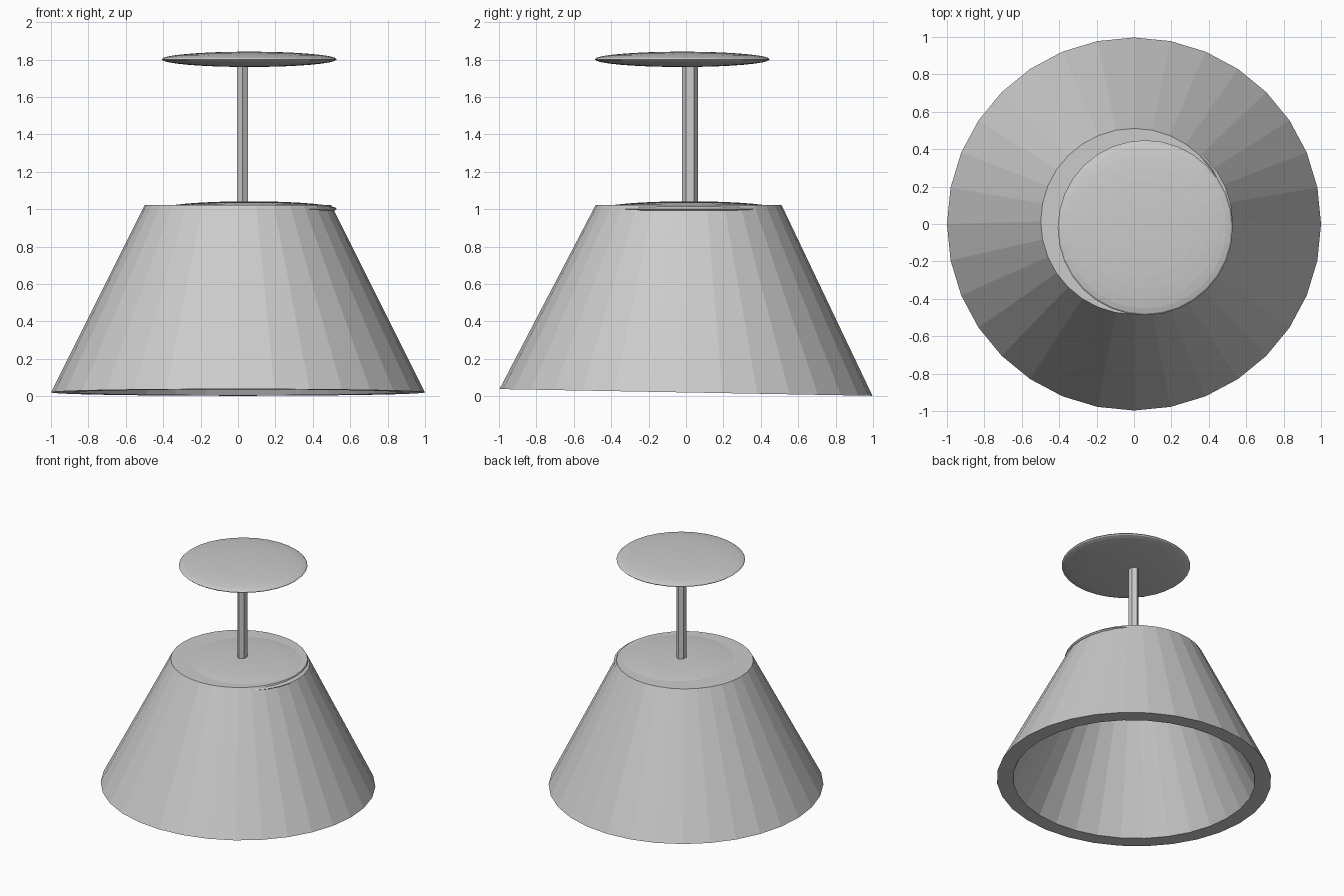
import bpy, bmesh
from math import sin, cos, pi

if "Cube" in bpy.data.objects:
    bpy.data.objects.remove(bpy.data.objects["Cube"])


def finish(name, bm):
    bmesh.ops.recalc_face_normals(bm, faces=bm.faces)
    mesh = bpy.data.meshes.new(name)
    bm.to_mesh(mesh)
    bm.free()
    obj = bpy.data.objects.new(name, mesh)
    bpy.context.collection.objects.link(obj)
    return obj


def ring(bm, sides, rx, ry, cx, cy, z, tilt=0.0):
    # Polygon ring with a vertex on +y; tilt slopes its height along y
    pts = []
    for i in range(sides):
        a = 2 * pi * i / sides
        y = cos(a) * ry
        pts.append(bm.verts.new((cx + sin(a) * rx, cy + y, z - tilt * y)))
    return pts


def bridge(bm, a, b):
    n = len(a)
    for i in range(n):
        j = (i + 1) % n
        bm.faces.new((a[i], a[j], b[j], b[i]))


# Hollow flared shade with a slightly slanted bottom rim
bm = bmesh.new()
profile = [(0.425, 0.91, 0.0, 0.012), (0.88, 0.02, 0.018, 0.0),
           (0.997, 0.02, 0.018, 0.0), (0.497, 1.022, 0.0, 0.014)]
rings = [ring(bm, 32, r * 1.003, r, 0, cy, z, t) for r, z, t, cy in profile]
for a, b in zip(rings, rings[1:]):
    bridge(bm, a, b)
bm.faces.new(rings[0])
bm.faces.new(rings[-1])
finish("shade", bm)

# Hexagonal stem
bm = bmesh.new()
low = ring(bm, 6, 0.034, 0.042, 0.024, 0.021, 1.0)
high = ring(bm, 6, 0.034, 0.042, 0.024, 0.021, 1.8)
bridge(bm, low, high)
bm.faces.new(low)
bm.faces.new(high)
finish("stem", bm)

# Flattened sphere discs: ceiling plate and shade cap
for name, x, y, z in (("ceiling_plate", 0.06, -0.02, 1.801),
                      ("shade_cap", 0.06, 0.015, 1.001)):
    bm = bmesh.new()
    bmesh.ops.create_uvsphere(bm, u_segments=32, v_segments=16, radius=1)
    bmesh.ops.scale(bm, vec=(0.468, 0.468, 0.041), verts=bm.verts)
    disc = finish(name, bm)
    disc.location = (x, y, z)
